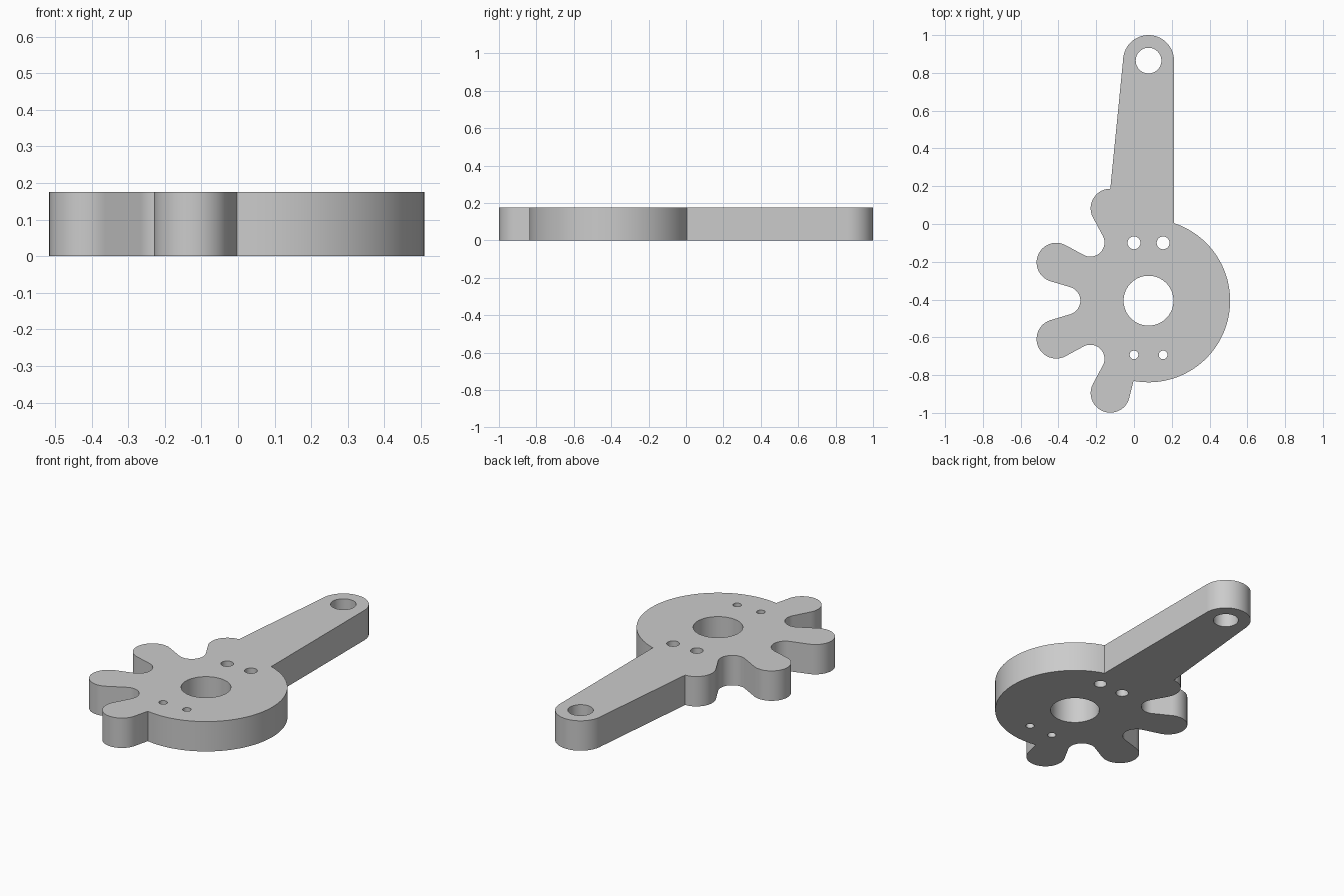
import bpy, bmesh
from math import cos, sin, pi, radians, degrees, atan2, acos, hypot

if "Cube" in bpy.data.objects:
    bpy.data.objects.remove(bpy.data.objects["Cube"])

THICK = 0.175
CX, CY = 0.077, -0.406          # hub centre
DISC_R = 0.432
TOOTH_R, TOOTH_D = 0.104, 0.529  # tooth tip radius, distance from hub
GAP_R, GAP_D = 0.075, 0.436      # gap radius, distance from hub
ARM_R, ARM_Y = 0.135, 0.865


def arc(cx, cy, r, a0, a1, n):
    return [(cx + r * cos(radians(a0 + (a1 - a0) * i / n)),
             cy + r * sin(radians(a0 + (a1 - a0) * i / n))) for i in range(n + 1)]


def polar(d, a):
    return CX + d * cos(radians(a)), CY + d * sin(radians(a))


# Angle where the straight flank leaves the tooth tip (tooth at 0, gap at 22.5 degrees)
vx = GAP_D * cos(pi / 8) - TOOTH_D
vy = GAP_D * sin(pi / 8)
flank = degrees(atan2(vy, vx) - acos((TOOTH_R + GAP_R) / hypot(vx, vy)))

# Outline: arm end, four teeth with gaps, then the round side of the disc
outline = arc(CX, ARM_Y, ARM_R, 0, 180, 32)
for k in range(4):
    a = 112.5 + 45 * k
    start = 90 if k == 0 else a - flank
    outline += arc(*polar(TOOTH_D, a), TOOTH_R, start, a + flank, 24)
    if k < 3:
        b = a + 22.5
        s = a + flank - 180
        outline += arc(*polar(GAP_D, b), GAP_R, s, 2 * b - s - 360, 20)
join = degrees(acos(ARM_R / DISC_R))
outline += arc(CX, CY, DISC_R, 259.4, 360 + join, 72)

# Holes: hub, arm end, two larger and two smaller screw holes
holes = [(CX, CY, 0.132, 64), (CX, ARM_Y, 0.068, 40)]
for x in (CX - 0.077, CX + 0.077):
    holes += [(x, -0.1, 0.034, 28), (x, -0.693, 0.023, 24)]
loops = [outline] + [arc(x, y, r, 0, 360, n)[:-1] for x, y, r, n in holes]

# Fill the flat profile and extrude it
bm = bmesh.new()
edges = []
for pts in loops:
    vs = [bm.verts.new((x, y, 0)) for x, y in pts]
    edges += [bm.edges.new((vs[i - 1], vs[i])) for i in range(len(vs))]
bmesh.ops.triangle_fill(bm, edges=edges, use_beauty=True, normal=(0, 0, 1))
ext = bmesh.ops.extrude_face_region(bm, geom=bm.faces[:], use_keep_orig=True)
top = [g for g in ext["geom"] if isinstance(g, bmesh.types.BMVert)]
bmesh.ops.translate(bm, verts=top, vec=(0, 0, THICK))
bmesh.ops.recalc_face_normals(bm, faces=bm.faces[:])

mesh = bpy.data.meshes.new("toothed_lever_plate")
bm.to_mesh(mesh)
bm.free()
plate = bpy.data.objects.new("toothed_lever_plate", mesh)
bpy.context.collection.objects.link(plate)
bpy.context.view_layer.objects.active = plate
plate.select_set(True)
bpy.ops.object.shade_smooth_by_angle(angle=radians(30))
